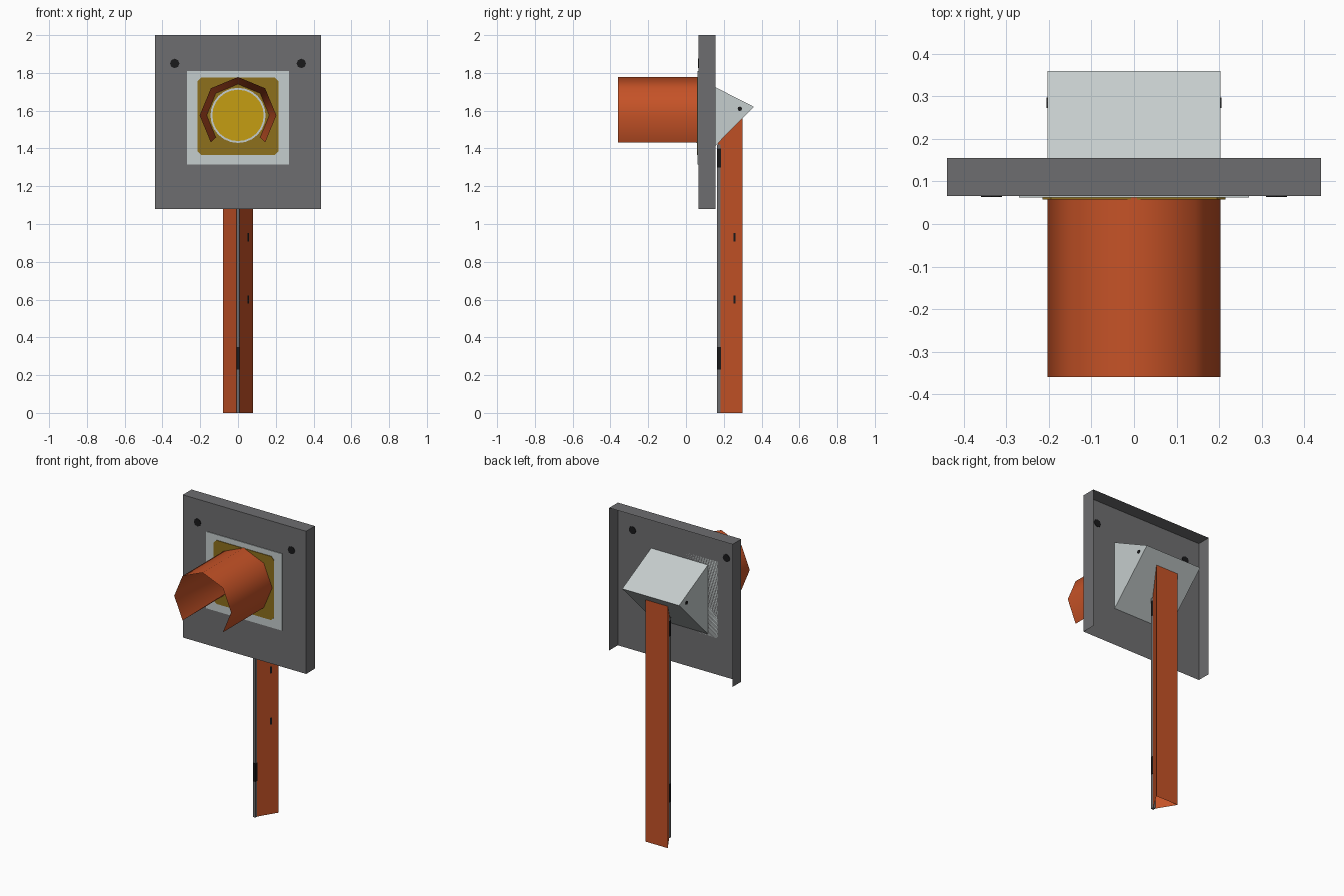
import bpy
import math

if "Cube" in bpy.data.objects:
    bpy.data.objects.remove(bpy.data.objects["Cube"])


def material(name, r, g, b):
    m = bpy.data.materials.new(name)
    m.diffuse_color = (r, g, b, 1)
    m.use_nodes = True
    m.node_tree.nodes["Principled BSDF"].inputs["Base Color"].default_value = m.diffuse_color
    return m


ORANGE = material("rust_orange", 0.56, 0.085, 0.020)
GREY = material("dark_grey", 0.155, 0.155, 0.16)
WHITE = material("pale_grey", 0.56, 0.61, 0.61)
BRASS = material("dull_brass", 0.27, 0.16, 0.012)
YELLOW = material("amber_lens", 0.56, 0.34, 0.006)
BLACK = material("black", 0.01, 0.01, 0.011)


def add_mesh(name, verts, faces, mat):
    me = bpy.data.meshes.new(name)
    me.from_pydata(verts, [], faces)
    me.materials.append(mat)
    me.update()
    ob = bpy.data.objects.new(name, me)
    bpy.context.collection.objects.link(ob)
    return ob


def loft(name, a, b, mat, closed=True, caps=False):
    """Skin between two matching point rows."""
    n = len(a)
    faces = [(i, (i + 1) % n, n + (i + 1) % n, n + i) for i in range(n if closed else n - 1)]
    if caps:
        faces += [tuple(reversed(range(n))), tuple(range(n, 2 * n))]
    return add_mesh(name, a + b, faces, mat)


def plate(name, outline, y0, y1, mat):
    """Thin slab from an (x, z) outline, clockwise or not, facing the front."""
    return loft(name, [(x, y1, z) for x, z in outline], [(x, y0, z) for x, z in outline], mat, caps=True)


def polygon(cx, cz, r, n):
    return [(cx + r * math.cos(2 * math.pi * i / n), cz + r * math.sin(2 * math.pi * i / n)) for i in range(n)]


def rect(hx, z0, z1):
    return [(-hx, z0), (hx, z0), (hx, z1), (-hx, z1)]


CZ = 1.575          # lens centre height
FRONT = 0.066       # front sheet of the backboard

# Backboard: front sheet with top and side flanges, open below and behind
w, z0, z1, yb = 0.44, 1.08, 2.0, 0.155
add_mesh("backboard",
         [(-w, FRONT, z0), (w, FRONT, z0), (w, FRONT, z1), (-w, FRONT, z1),
          (-w, yb, z0), (w, yb, z0), (w, yb, z1), (-w, yb, z1)],
         [(0, 1, 2, 3), (1, 5, 6, 2), (4, 0, 3, 7), (3, 2, 6, 7)], GREY)

# Layered face plates and lens
plate("white_face_plate", rect(0.27, 1.315, 1.81), 0.062, FRONT, WHITE)
c = 0.02
plate("brass_face_plate",
      [(-0.215 + c, 1.365), (0.215 - c, 1.365), (0.215, 1.365 + c), (0.215, 1.775 - c),
       (0.215 - c, 1.775), (-0.215 + c, 1.775), (-0.215, 1.775 - c), (-0.215, 1.365 + c)],
      0.058, 0.062, BRASS)
plate("lens_rim", polygon(0, CZ, 0.146, 24), 0.055, 0.058, WHITE)
plate("lens", polygon(0, CZ, 0.136, 24), 0.051, 0.055, YELLOW)

# Visor: eight-sided hood open below, with an inner skin that narrows inwards
def hood(r, y):
    return [(r * math.cos(math.radians(t)), y, CZ + r * math.sin(math.radians(t)))
            for t in range(-45, 226, 45)]


outer = loft("visor_outer", hood(0.203, FRONT), hood(0.203, -0.36), ORANGE, closed=False)
inner = loft("visor_inner", hood(0.203, -0.36), hood(0.165, FRONT), ORANGE, closed=False)
for ob in (outer, inner):
    ob.data.shade_smooth()

# Wedge housing behind the board
prof = [(FRONT, 1.325), (0.36, 1.62), (FRONT, 1.77)]
loft("wedge_housing", [(0.203, y, z) for y, z in prof], [(-0.203, y, z) for y, z in prof],
     WHITE, caps=True)

# Triangular post, open at the bottom, running up into the housing
tri = [(0, 0.17), (0.08, 0.30), (-0.08, 0.30)]
top = [1.43, 1.56, 1.56]
loft("post", [(x, y, 0) for x, y in tri], [(x, y, t) for (x, y), t in zip(tri, top)], ORANGE)

# Grey strip along the front edge of the post, with black clips
def strip(name, za, zb, hx, ya, mat):
    sec = [(-hx, ya), (hx, ya), (hx, 0.187), (-hx, 0.187)]
    loft(name, [(x, y, za) for x, y in sec], [(x, y, zb) for x, y in sec], mat, caps=True)


strip("post_edge_strip", 0, 1.42, 0.008, 0.165, GREY)
strip("lower_strip_clip", 0.23, 0.35, 0.009, 0.164, BLACK)
strip("upper_strip_clip", 1.30, 1.40, 0.009, 0.164, BLACK)

# Backboard bolts, visible on both sides of the sheet
for sx, side in ((-1, "left"), (1, "right")):
    x = sx * 0.335
    plate(side + "_board_bolt", polygon(x, 1.85, 0.025, 8), 0.063, 0.069, BLACK)
    # Small rivet on the housing side
    ring = polygon(0.285, 1.61, 0.012, 8)
    loft(side + "_housing_rivet", [(sx * 0.200, y, z) for y, z in ring],
         [(sx * 0.206, y, z) for y, z in ring], BLACK, caps=True)

# Small slots on the right face of the post
for i, z in enumerate((0.60, 0.93)):
    s = [(0.0515, 0.2505), (0.0585, 0.2615)]
    add_mesh("post_slot_%d" % (i + 1),
             [(x, y, zz) for zz in (z - 0.022, z + 0.022) for x, y in s], [(0, 1, 3, 2)], BLACK)
